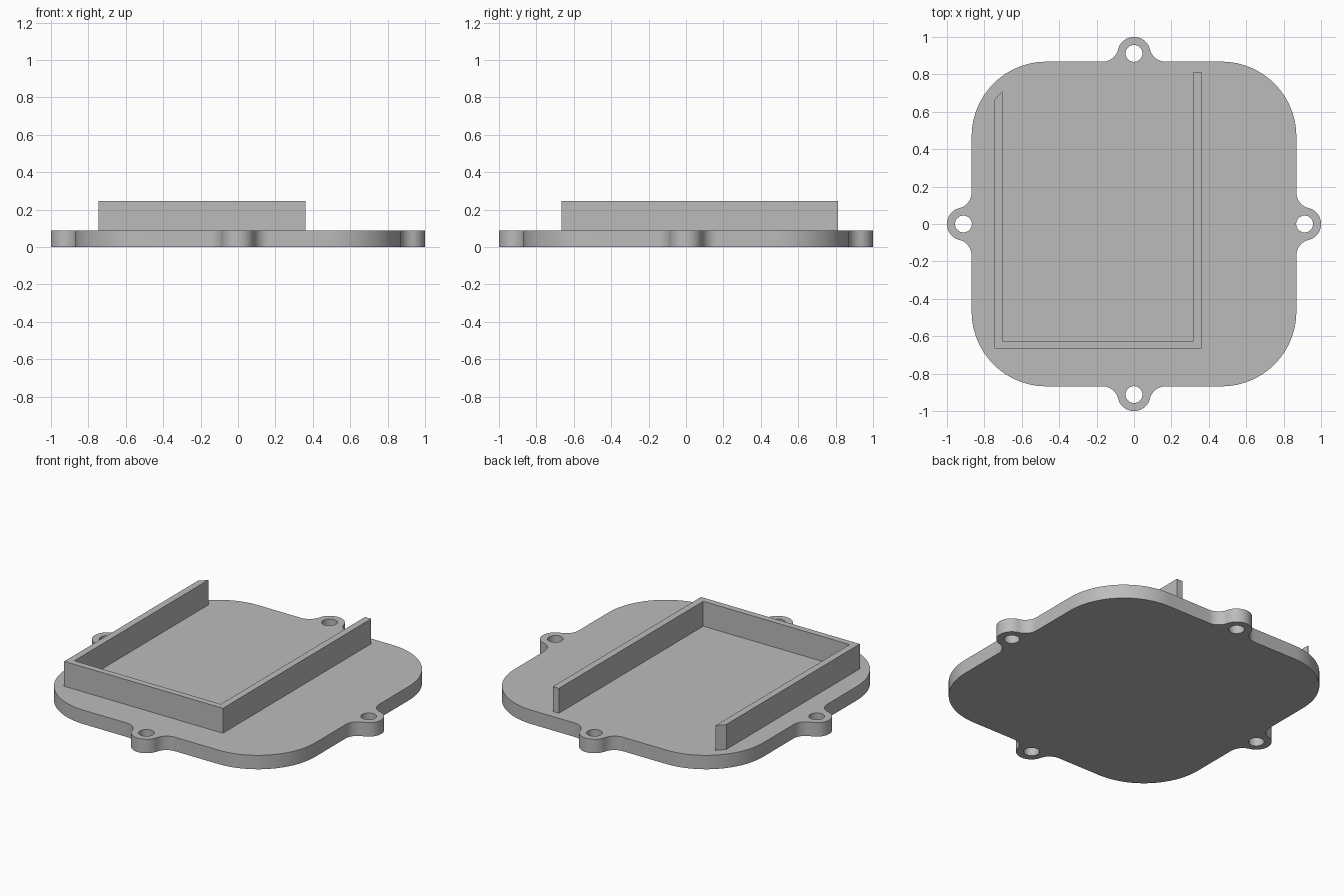
import bpy, bmesh
from math import cos, sin, pi, atan2, radians

if "Cube" in bpy.data.objects:
    bpy.data.objects.remove(bpy.data.objects["Cube"])

grey = bpy.data.materials.new("plain grey")
grey.use_nodes = True
colour = (0.5, 0.5, 0.5, 1)
grey.diffuse_color = colour
grey.node_tree.nodes["Principled BSDF"].inputs["Base Color"].default_value = colour


def arc(cx, cy, r, start, end, steps):
    return [(cx + r * cos(start + (end - start) * i / steps),
             cy + r * sin(start + (end - start) * i / steps)) for i in range(steps + 1)]


def turn(points, quarter):
    for _ in range(quarter):
        points = [(-y, x) for x, y in points]
    return points


def prism(name, loops, z0, z1):
    """Extrude closed outlines (first the rim, then any holes) into a solid."""
    curve = bpy.data.curves.new(name + "_outline", "CURVE")
    curve.dimensions = "2D"
    curve.fill_mode = "BOTH"
    curve.extrude = (z1 - z0) / 2
    for loop in loops:
        spline = curve.splines.new("POLY")
        spline.points.add(len(loop) - 1)
        for point, (x, y) in zip(spline.points, loop):
            point.co = (x, y, 0, 1)
        spline.use_cyclic_u = True
    helper = bpy.data.objects.new(name + "_outline", curve)
    bpy.context.collection.objects.link(helper)
    graph = bpy.context.evaluated_depsgraph_get()
    mesh = bpy.data.meshes.new_from_object(helper.evaluated_get(graph))
    bpy.data.objects.remove(helper)

    bm = bmesh.new()
    bm.from_mesh(mesh)
    bmesh.ops.remove_doubles(bm, verts=bm.verts, dist=0.0001)
    bmesh.ops.translate(bm, verts=bm.verts, vec=(0, 0, (z0 + z1) / 2))
    bmesh.ops.recalc_face_normals(bm, faces=bm.faces)
    bm.to_mesh(mesh)
    bm.free()
    mesh.name = name
    mesh.materials.clear()
    mesh.materials.append(grey)
    obj = bpy.data.objects.new(name, mesh)
    bpy.context.collection.objects.link(obj)
    bpy.ops.object.select_all(action="DESELECT")
    obj.select_set(True)
    bpy.context.view_layer.objects.active = obj
    bpy.ops.object.shade_smooth_by_angle(angle=radians(30))
    return obj


# Base plate: rounded square with a filleted screw lug on each side
half, corner = 0.868, 0.4
lug, lug_r, hole_r = 0.912, 0.088, 0.045
fillet_x, fillet_r = 0.168, 0.085
fillet_y = half + fillet_r
meet = atan2(fillet_y - lug, fillet_x)
c = half - corner

# One quarter of the rim: corner, fillet, lug, fillet (counter-clockwise)
quarter = arc(c, c, corner, 0, pi / 2, 24)
quarter += arc(fillet_x, fillet_y, fillet_r, -pi / 2, -pi + meet, 10)
quarter += arc(0, lug, lug_r, meet, pi - meet, 24)[1:]
quarter += arc(-fillet_x, fillet_y, fillet_r, -meet, -pi / 2, 10)[1:]

rim, holes = [], []
for q in range(4):
    rim += turn(quarter, q)
    holes.append(turn(arc(0, lug, hole_r, 0, 2 * pi, 32)[:-1], q))
prism("base_plate", [rim] + holes, 0, 0.088)

# U-shaped wall, open at the back, with the right end cut at an angle
wall = [(-0.746, 0.664), (-0.746, -0.666), (0.361, -0.666), (0.361, 0.812),
        (0.318, 0.812), (0.318, -0.626), (-0.703, -0.626), (-0.703, 0.711)]
prism("tray_wall", [wall], 0.088, 0.245)
